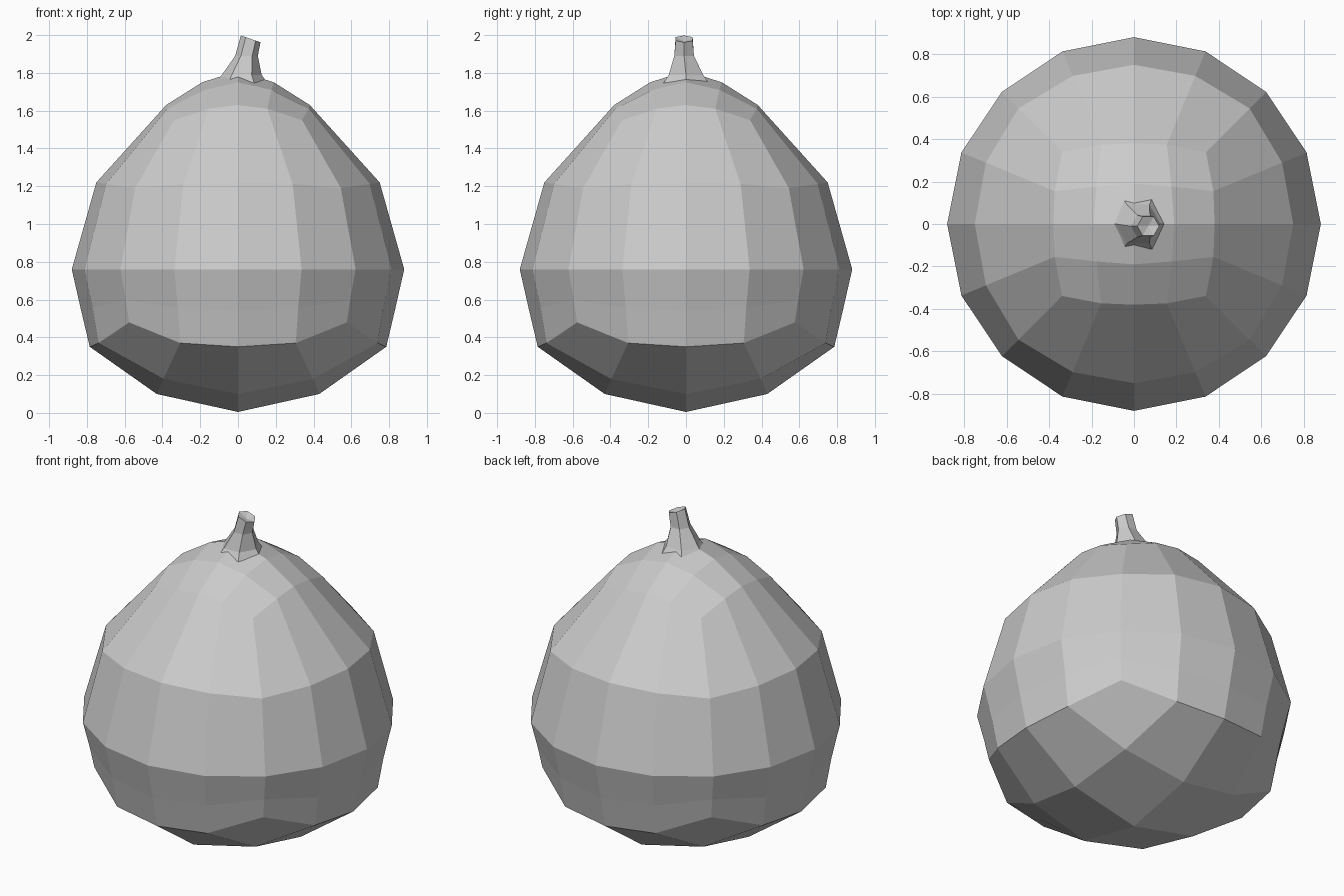
import bpy, bmesh
from math import atan2, hypot, degrees, cos, sin, tan, pi

if "Cube" in bpy.data.objects:
    bpy.data.objects.remove(bpy.data.objects["Cube"])


def make_object(name, bm):
    bmesh.ops.recalc_face_normals(bm, faces=bm.faces)
    mesh = bpy.data.meshes.new(name)
    bm.to_mesh(mesh)
    bm.free()
    obj = bpy.data.objects.new(name, mesh)
    bpy.context.collection.objects.link(obj)
    return obj


# Body profile: latitude on the cube-sphere, radius, height
PROFILE = [
    (-90, 0.00, 0.005), (-67.5, 0.43, 0.10), (-59.6, 0.56, 0.18),
    (-45, 0.785, 0.35), (-42.7, 0.80, 0.37), (-35.2, 0.815, 0.48),
    (-22.5, 0.83, 0.54), (-16.3, 0.84, 0.60), (0, 0.88, 0.76),
    (16.3, 0.77, 1.19), (22.5, 0.75, 1.22), (35.2, 0.48, 1.55),
    (42.7, 0.405, 1.61), (45, 0.38, 1.63), (59.6, 0.25, 1.71),
    (67.5, 0.19, 1.75), (90, 0.00, 1.81),
]


def profile_at(lat):
    for (a, r0, z0), (b, r1, z1) in zip(PROFILE, PROFILE[1:]):
        if lat <= b:
            t = max(0.0, (lat - a) / (b - a))
            return r0 + t * (r1 - r0), z0 + t * (z1 - z0)
    return PROFILE[-1][1:]


# Fruit body: 4x4 cube-sphere squeezed onto the profile
bm = bmesh.new()
bmesh.ops.create_cube(bm, size=2)
bmesh.ops.subdivide_edges(bm, edges=bm.edges[:], cuts=3, use_grid_fill=True)
for v in bm.verts:
    x, y, z = (tan(c * pi / 4) for c in v.co)
    r, height = profile_at(degrees(atan2(z, hypot(x, y))))
    a = atan2(y, x)
    v.co = (r * cos(a), r * sin(a), height)
make_object("fruit_body", bm)

# Stem: six-sided, flared at the root and leaning to +x
bm = bmesh.new()
rings = []
for cx, cy, z, r, tilt in [(0.015, 0.0, 1.73, 0.15, 0), (0.02, 0.0, 1.79, 0.105, 0),
                           (0.045, -0.01, 1.89, 0.06, 0), (0.067, -0.01, 1.98, 0.052, -0.35)]:
    rings.append([bm.verts.new((cx + r * cos(i * pi / 3), cy + r * sin(i * pi / 3),
                                z + tilt * r * cos(i * pi / 3))) for i in range(6)])
for lo, hi in zip(rings, rings[1:]):
    for i in range(6):
        j = (i + 1) % 6
        bm.faces.new((lo[i], lo[j], hi[j], hi[i]))
tip = bm.verts.new((0.067, -0.01, 1.965))
for i in range(6):
    bm.faces.new((rings[-1][i], rings[-1][(i + 1) % 6], tip))
bm.faces.new(rings[0][::-1])
make_object("stem", bm)
